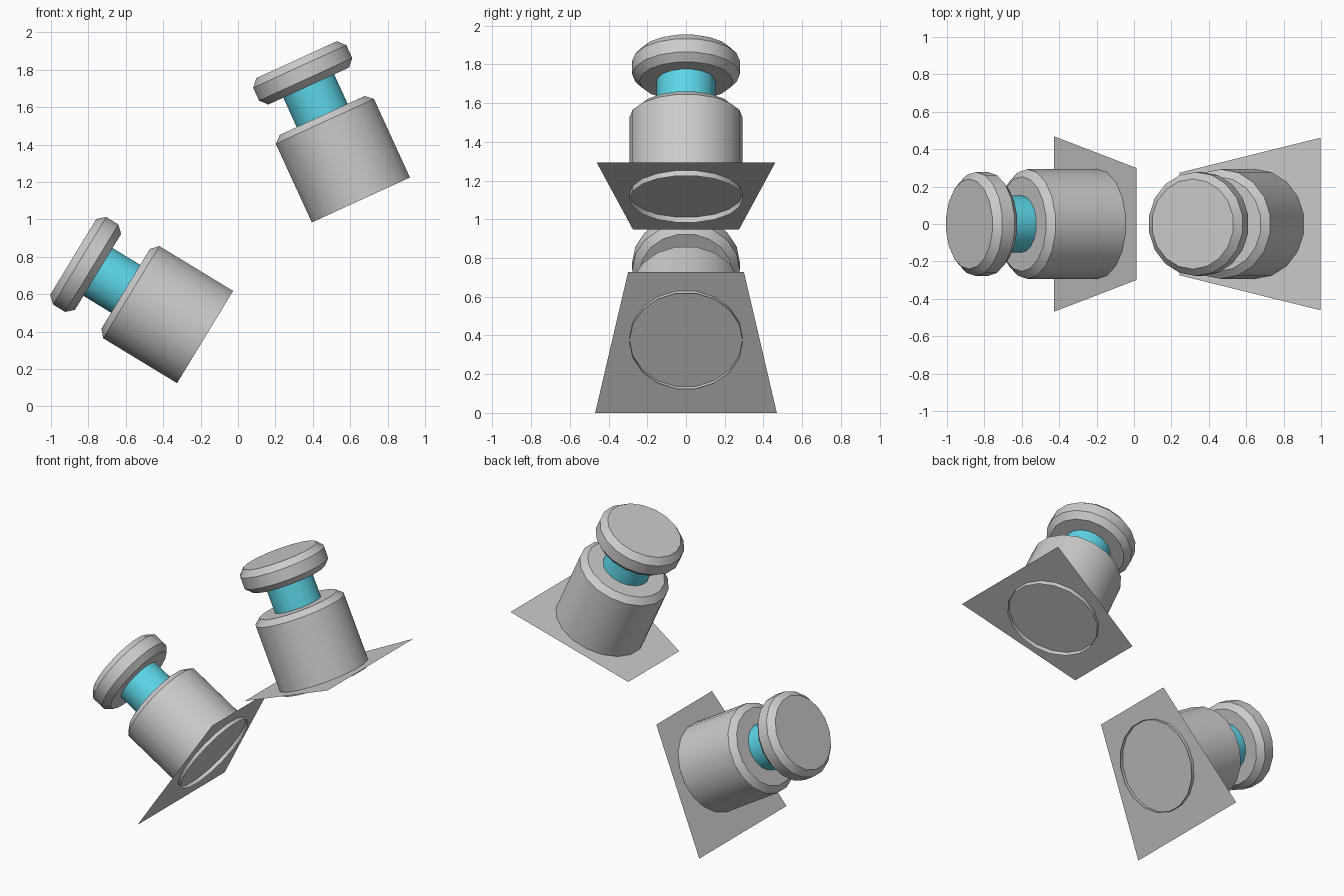
import bpy, bmesh
from math import radians, cos, sin, pi
from mathutils import Matrix

if "Cube" in bpy.data.objects:
    bpy.data.objects.remove(bpy.data.objects["Cube"])

SIDES = 18
cyan = bpy.data.materials.new("cyan")
cyan.diffuse_color = (0.11, 0.68, 0.82, 1)
cyan.use_nodes = True
cyan.node_tree.nodes["Principled BSDF"].inputs["Base Color"].default_value = cyan.diffuse_color


def add(name, bm, frame, material=None):
    mesh = bpy.data.meshes.new(name)
    bm.to_mesh(mesh)
    bm.free()
    ob = bpy.data.objects.new(name, mesh)
    bpy.context.collection.objects.link(ob)
    ob.matrix_world = frame
    if material:
        mesh.materials.append(material)
    bpy.ops.object.select_all(action='DESELECT')
    ob.select_set(True)
    bpy.context.view_layer.objects.active = ob
    bpy.ops.object.shade_smooth_by_angle(angle=radians(30))
    return ob


def lathe(name, profile, frame, cap_bottom=True, cap_top=True, material=None):
    """Turn a (radius, height) profile round the local z axis."""
    bm = bmesh.new()
    rings = []
    for r, z in profile:
        angles = [pi / 2 + 2 * pi * i / SIDES for i in range(SIDES)]
        rings.append([bm.verts.new((r * cos(a), r * sin(a), z)) for a in angles])
    for lo, hi in zip(rings, rings[1:]):
        for i in range(SIDES):
            j = (i + 1) % SIDES
            bm.faces.new((lo[i], lo[j], hi[j], hi[i]))
    if cap_bottom:
        bm.faces.new(rings[0][::-1])
    if cap_top:
        bm.faces.new(rings[-1])
    return add(name, bm, frame, material)


def plunger(side, x, z, tilt, plate_z, narrow, wide):
    frame = Matrix.Translation((x, 0, z)) @ Matrix.Rotation(radians(-tilt), 4, 'Y')
    # open-bottomed barrel with a bevelled shoulder
    lathe(side + "_barrel", [(.293, 0), (.293, .462), (.253, .497)], frame, cap_bottom=False)
    # coloured neck
    lathe(side + "_neck", [(.152, .497), (.152, .672)], frame, False, False, cyan)
    # push head, bevelled on both rims
    lathe(side + "_head", [(.241, .67), (.278, .709), (.278, .785), (.241, .825)], frame)
    # thin tapered plate crossing the barrel just above its open end
    bm = bmesh.new()
    (xn, hn), (xw, hw) = narrow, wide
    pts = [(xn, -hn), (xw, -hw), (xw, hw), (xn, hn)]
    face = bm.faces.new([bm.verts.new((px, py, plate_z)) for px, py in pts])
    if face.calc_area() and xw < xn:
        face.normal_flip()
    add(side + "_plate", bm, frame)


plunger("right", .657, 1.104, 24.6, .030, (-.442, .274), (.388, .461))
plunger("left", -.176, .371, 58.7, .023, (.404, .299), (-.448, .469))
